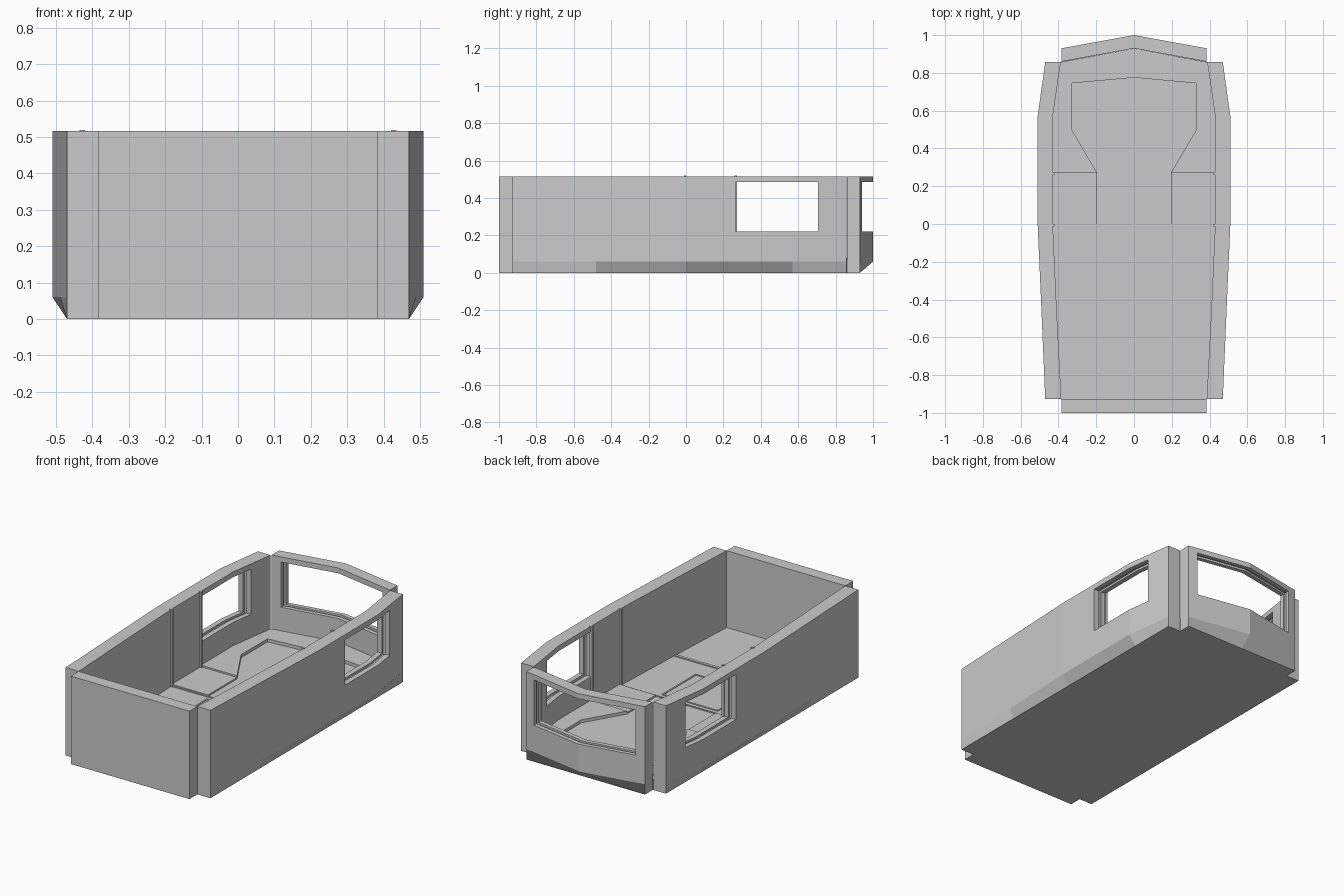
import bpy, bmesh

if "Cube" in bpy.data.objects:
    bpy.data.objects.remove(bpy.data.objects["Cube"])

TOP, CHAMFER = 0.516, 0.06


def add_object(name, bm):
    bmesh.ops.recalc_face_normals(bm, faces=bm.faces)
    mesh = bpy.data.meshes.new(name)
    bm.to_mesh(mesh)
    bm.free()
    obj = bpy.data.objects.new(name, mesh)
    bpy.context.collection.objects.link(obj)
    return obj


def loft(name, rings):
    """Skin a closed solid through equal-length rings of points."""
    bm = bmesh.new()
    vs = [[bm.verts.new(p) for p in ring] for ring in rings]
    n = len(rings[0])
    for a, b in zip(vs, vs[1:]):
        for i in range(n):
            j = (i + 1) % n
            bm.faces.new((a[i], a[j], b[j], b[i]))
    bm.faces.new(vs[0])
    bm.faces.new(vs[-1])
    return add_object(name, bm)


def prism(name, pts, z0, z1):
    return loft(name, [[(x, y, z) for x, y in pts] for z in (z0, z1)])


def box(name, x0, x1, y0, y1, z0, z1):
    return prism(name, [(x0, y0), (x1, y0), (x1, y1), (x0, y1)], z0, z1)


def mirror(obj):
    obj.modifiers.new("Mirror", 'MIRROR')
    return obj


def symmetric(half):
    """Outline from a right half that starts and ends on x = 0."""
    return half + [(-x, y) for x, y in half[-2:0:-1]]


def cut(obj, *cutters):
    for c in cutters:
        m = obj.modifiers.new("Cut", 'BOOLEAN')
        m.operation, m.solver, m.object = 'DIFFERENCE', 'EXACT', c
        c.hide_render = True
        c.hide_set(True)


# side walls: (y, inner x, outer x), bottom edge drawn in to a straight line
stations = [(-0.927, 0.385, 0.47), (-0.48, 0.408, 0.489), (0.0, 0.43, 0.51),
            (0.57, 0.43, 0.51), (0.857, 0.388, 0.47)]
side_walls = mirror(loft("side_walls", [
    [(i, y, 0), (0.47, y, 0), (o, y, CHAMFER), (o, y, TOP), (i, y, TOP)]
    for y, i, o in stations]))

# pointed rear wall: (x, inner y, outer y), and flat front wall
rear = [(-0.385, 0.86, 0.93), (0, 0.93, 1.0), (0.385, 0.86, 0.93)]
rear_wall = loft("rear_wall", [
    [(x, 0.86, 0), (x, 0.93, 0), (x, o, CHAMFER), (x, o, TOP), (x, i, TOP),
     (x, i, CHAMFER)] for x, i, o in rear])
box("front_wall", -0.385, 0.385, -1.0, -0.927, 0, TOP)

# window openings with a slim glazing slot inside the wall thickness
side_opening = box("side_window_cutter", -0.7, 0.7, 0.265, 0.705, 0.22, 0.485)
side_slot = mirror(loft("side_slot_cutter", [
    [(x - 0.01, y, 0.208), (x + 0.01, y, 0.208),
     (x + 0.01, y, 0.497), (x - 0.01, y, 0.497)]
    for y, x in ((0.253, 0.47), (0.57, 0.47), (0.717, 0.449))]))
cut(side_walls, side_opening, side_slot)

rear_opening = box("rear_window_cutter", -0.33, 0.33, 0.8, 1.1, 0.22, 0.485)
rear_slot = loft("rear_slot_cutter", [
    [(x, y - 0.01, 0.208), (x, y + 0.01, 0.208),
     (x, y + 0.01, 0.497), (x, y - 0.01, 0.497)]
    for x, y in ((-0.342, 0.903), (0, 0.965), (0.342, 0.903))])
cut(rear_wall, rear_opening, rear_slot)

# floor slab following the inside of the walls
inner = [(i, y) for y, i, o in stations]
prism("floor", symmetric([(0, -0.927)] + inner + [(0.385, 0.86), (0, 0.93)]), 0, 0.065)

# raised rear deck around the sunken aisle, and lower side steps
prism("rear_deck", symmetric([(0, 0.775), (0.33, 0.745), (0.33, 0.5), (0.195, 0.27),
                              (0.43, 0.27), (0.43, 0.57), (0.388, 0.857), (0, 0.93)]),
      0.06, 0.083)
mirror(box("side_steps", 0.195, 0.43, 0, 0.27, 0.06, 0.074))

# floor hatch and its frame, sill strips
box("floor_hatch", -0.17, 0.17, -0.335, -0.045, 0.06, 0.068)
for k, (x0, x1, y0, y1) in enumerate([(-0.18, 0.18, -0.345, -0.336), (-0.18, 0.18, -0.044, -0.035),
                                      (-0.18, -0.171, -0.336, -0.044), (0.171, 0.18, -0.336, -0.044)]):
    box(f"hatch_frame_{k}", x0, x1, y0, y1, 0.06, 0.071)
box("front_sill", -0.408, 0.408, -0.487, -0.47, 0.06, 0.071)
box("aisle_sill", -0.43, 0.43, -0.008, 0.0, 0.06, 0.07)

# upright ribs on the inner side walls
for k, y in enumerate((-0.012, 0.26)):
    mirror(box(f"wall_ribs_{k}", 0.42, 0.436, y, y + 0.012, 0.06, 0.519))
